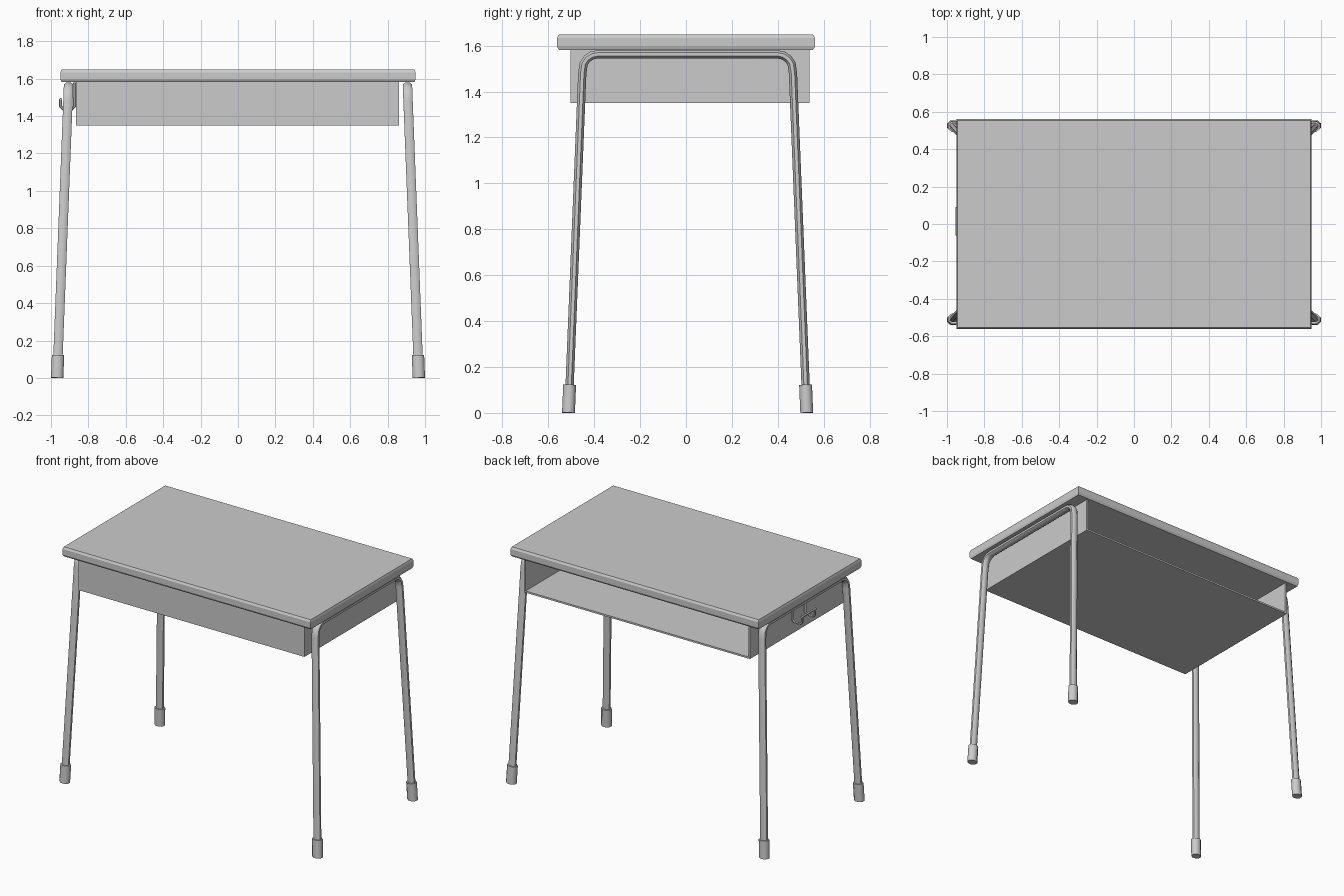
import bpy, bmesh
from math import cos, sin, pi
from mathutils import Vector

if "Cube" in bpy.data.objects:
    bpy.data.objects.remove(bpy.data.objects["Cube"])


def finish(name, bm, smooth=False):
    bmesh.ops.recalc_face_normals(bm, faces=bm.faces)
    me = bpy.data.meshes.new(name)
    bm.to_mesh(me)
    bm.free()
    ob = bpy.data.objects.new(name, me)
    bpy.context.collection.objects.link(ob)
    if smooth:
        bpy.ops.object.select_all(action='DESELECT')
        ob.select_set(True)
        bpy.context.view_layer.objects.active = ob
        bpy.ops.object.shade_smooth_by_angle(angle=0.9)
    return ob


def loft(bm, rings):
    """Skin a stack of point rings and cap both ends."""
    rings = [[bm.verts.new(p) for p in r] for r in rings]
    for a, b in zip(rings, rings[1:]):
        for i in range(len(a)):
            j = (i + 1) % len(a)
            bm.faces.new((a[i], a[j], b[j], b[i]))
    bm.faces.new(rings[0][::-1])
    bm.faces.new(rings[-1])


def sweep(bm, path, ru, rv, axis, sides=8):
    """Sweep an oval section; ru is measured along axis, rv across it."""
    path = [Vector(p) for p in path]
    rings = []
    for i, p in enumerate(path):
        t = (path[min(i + 1, len(path) - 1)] - path[max(i - 1, 0)]).normalized()
        u = Vector(axis)
        u = (u - t * u.dot(t)).normalized()
        v = t.cross(u)
        ring = []
        for k in range(sides):
            a = 2 * pi * (k + 0.5) / sides
            q = p + (u * ru * cos(a) + v * rv * sin(a)) / cos(pi / sides)
            q.z = max(q.z, 0)
            ring.append(q)
        rings.append(ring)
    loft(bm, rings)


def box(name, lo, hi):
    bm = bmesh.new()
    loft(bm, [[(lo[0], lo[1], z), (hi[0], lo[1], z), (hi[0], hi[1], z), (lo[0], hi[1], z)]
              for z in (lo[2], hi[2])])
    return finish(name, bm)


# Tabletop with softly bulging edges
bm = bmesh.new()
rings = []
for z, d in ((1.582, 0.008), (1.596, 0.0), (1.634, 0.0), (1.648, 0.008)):
    x, y = 0.949 - d * 0.6, 0.562 - d
    rings.append([(-x, -y, z), (x, -y, z), (x, y, z), (-x, y, z)])
loft(bm, rings)
finish("tabletop", bm)

# Storage tray, open towards the back
X0, X1, Y0, Y1, Z0, Z1, T = -0.866, 0.861, -0.504, 0.539, 1.35, 1.582, 0.012
box("tray_floor", (X0, Y0, Z0), (X1, Y1, Z0 + T))
box("tray_front", (X0, Y0, Z0 + T), (X1, Y0 + T, Z1))
box("tray_left", (X0, Y0 + T, Z0 + T), (X0 + T, Y1, Z1))
box("tray_right", (X1 - T, Y0 + T, Z0 + T), (X1, Y1, Z1))

# Leg frames: one bent tube per side, plus rubber feet
Z_BAR, YC = 1.562, 0.007


def leg_x(z):
    return 0.967 - 0.061 * z / Z_BAR


half = [(0.519, 0.0), (0.459, 1.48)]                       # (y offset, z)
half += [(0.392 + 0.066 * cos(a), 1.496 + 0.066 * sin(a))
         for a in (pi / 8, pi / 4, 3 * pi / 8, pi / 2)]
for side, s in (("left", -1), ("right", 1)):
    path = [(s * leg_x(z), YC + y, z) for y, z in half]
    path += [(s * leg_x(z), YC - y, z) for y, z in reversed(half)]
    bm = bmesh.new()
    sweep(bm, path, 0.025, 0.018, (1, 0, 0))
    finish(side + "_leg_frame", bm, True)
    for end, e in (("front", -1), ("back", 1)):
        bm = bmesh.new()
        sweep(bm, [(s * leg_x(z), YC + e * (0.519 - 0.0405 * z), z) for z in (0, 0.122)],
              0.033, 0.028, (1, 0, 0))
        finish(f"{end}_{side}_foot", bm, True)

# Bag hook: two wire arms joined by a lip bar
bm = bmesh.new()
for y in (0.085, -0.055):
    sweep(bm, [(-0.874, y, 1.58), (-0.874, y, 1.452), (-0.889, y, 1.437), (-0.934, y, 1.437),
               (-0.948, y, 1.452), (-0.948, y, 1.49)], 0.007, 0.007, (0, 1, 0), 6)
sweep(bm, [(-0.948, 0.092, 1.49), (-0.948, -0.062, 1.49)], 0.007, 0.007, (1, 0, 0), 6)
finish("bag_hook", bm, True)
